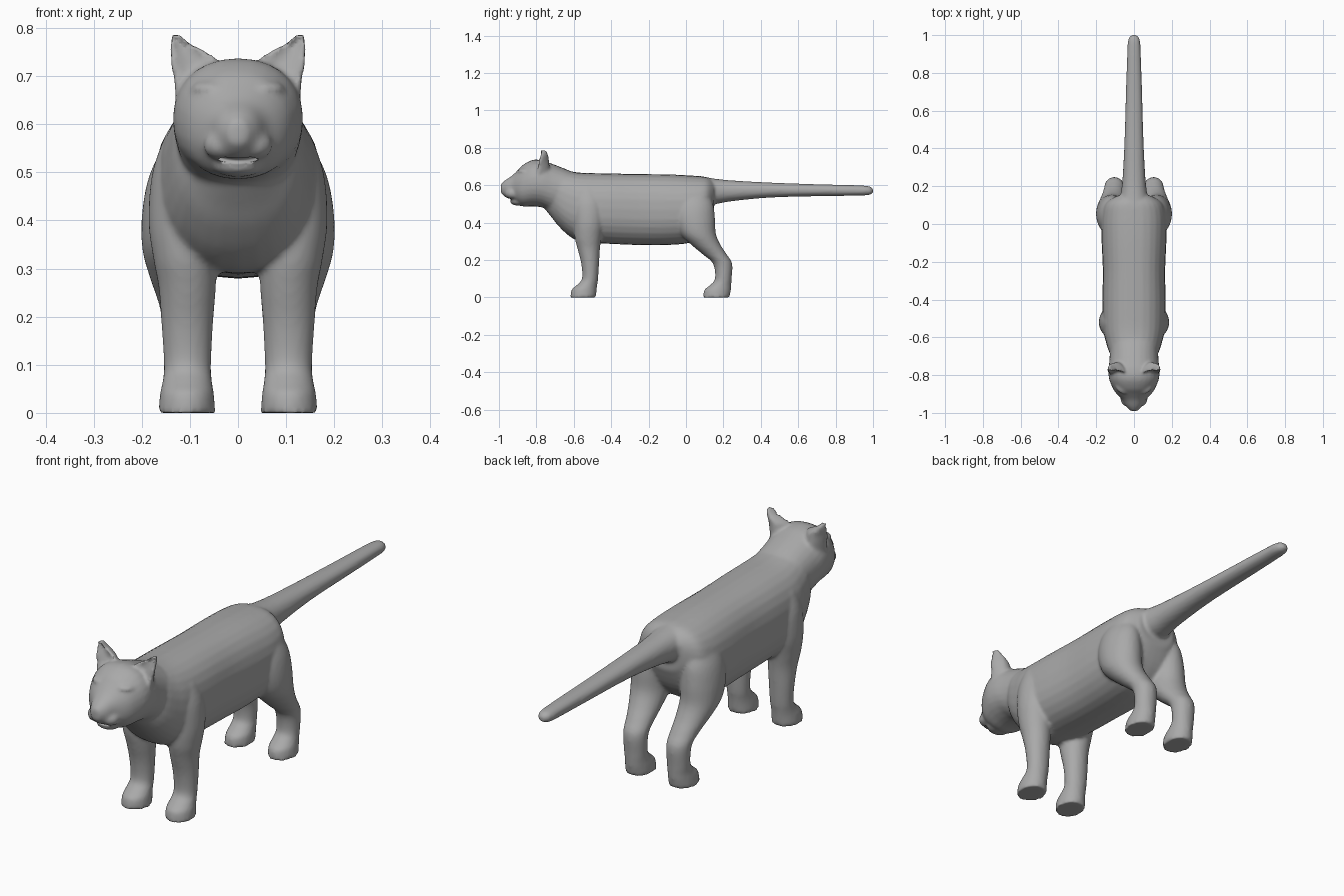
import bpy, bmesh, math
from mathutils import Matrix, Vector

if "Cube" in bpy.data.objects:
    bpy.data.objects.remove(bpy.data.objects["Cube"])

grey = bpy.data.materials.new("soft grey")
grey.diffuse_color = (0.40, 0.40, 0.40, 1)
grey.use_nodes = True
grey.node_tree.nodes["Principled BSDF"].inputs["Base Color"].default_value = grey.diffuse_color
N = 28


def spow(v, e):
    return math.copysign(abs(v) ** e, v)


def loft(bm, rings):
    """Skin a closed tube through rings of points and cap both ends."""
    loops = [[bm.verts.new(p) for p in r] for r in rings]
    for a, b in zip(loops, loops[1:]):
        for i in range(len(a)):
            j = (i + 1) % len(a)
            bm.faces.new((a[i], a[j], b[j], b[i]))
    bm.faces.new(loops[0][::-1])
    bm.faces.new(loops[-1])


def refine(rows, n=4):
    """Smooth interpolation between the key cross-sections."""
    out = []
    for i in range(len(rows) - 1):
        p = [rows[max(0, min(len(rows) - 1, i + k))] for k in (-1, 0, 1, 2)]
        for s in range(n):
            t = s / n
            out.append([0.5 * (2 * b + (c - a) * t + (2 * a - 5 * b + 4 * c - d) * t * t
                               + (3 * b - a - 3 * c + d) * t ** 3) for a, b, c, d in zip(*p)])
    return out + [list(rows[-1])]


ANG = [2 * math.pi * i / N for i in range(N)]


def along_y(bm, rows, e=0.92):
    # rows: y, centre z, half width, half height
    loft(bm, [[(rx * spow(math.cos(t), e), y, zc + rz * spow(math.sin(t), e)) for t in ANG]
              for y, zc, rx, rz in refine(rows)])


def along_z(bm, rows, side, cup=0.0, n=4):
    # rows: z, x min, x max, y min, y max; cup bends the section forward at its edges
    loft(bm, [[(side * ((x0 + x1) / 2 + (x1 - x0) / 2 * math.cos(t)),
                (y0 + y1) / 2 + (y1 - y0) / 2 * math.sin(t) - cup * math.cos(t) ** 2, z)
               for t in ANG] for z, x0, x1, y0, y1 in refine(rows, n)])


def ball(bm, c, r, turn=0.0):
    m = Matrix.Translation(c) @ Matrix.Rotation(turn, 4, 'Z') @ Matrix.Diagonal((*r, 1))
    bmesh.ops.create_uvsphere(bm, u_segments=24, v_segments=14, radius=1, matrix=m)


def finish(bm, name):
    bmesh.ops.recalc_face_normals(bm, faces=bm.faces)
    me = bpy.data.meshes.new(name)
    bm.to_mesh(me)
    bm.free()
    me.materials.append(grey)
    me.polygons.foreach_set("use_smooth", [True] * len(me.polygons))
    ob = bpy.data.objects.new(name, me)
    bpy.context.collection.objects.link(ob)
    return ob


bm = bmesh.new()
# torso
along_y(bm, [(-.76, .54, .06, .06), (-.72, .55, .10, .12), (-.68, .535, .13, .155),
             (-.62, .50, .15, .175), (-.55, .48, .165, .186), (-.42, .475, .168, .188),
             (-.25, .47, .165, .19), (-.08, .469, .172, .188), (.04, .475, .172, .176),
             (.11, .505, .15, .138), (.15, .54, .09, .08)], 0.85)
# tail
along_y(bm, [(-.05, .57, .09, .075), (.08, .57, .085, .075), (.16, .567, .07, .067),
             (.25, .57, .06, .055), (.45, .574, .05, .04), (.7, .573, .043, .032),
             (.9, .572, .036, .028), (.975, .571, .031, .024), (1.0, .57, .014, .012)])
# head and neck
along_y(bm, [(-.58, .56, .13, .10), (-.66, .57, .128, .123), (-.72, .588, .13, .128),
             (-.77, .607, .135, .126), (-.82, .611, .132, .124), (-.87, .598, .112, .112),
             (-.90, .59, .092, .09), (-.93, .585, .062, .066), (-.965, .582, .042, .046),
             (-.99, .582, .018, .024)])
# chin
ball(bm, (0, -.893, .512), (.052, .047, .022))
for s in (-1, 1):
    # muzzle pads and brows
    ball(bm, (s * .03, -.925, .556), (.042, .043, .032), s * .5)
    ball(bm, (s * .062, -.868, .672), (.04, .028, .018), s * .6)
    # ears
    along_z(bm, [(.63, .06, .128, -.785, -.74), (.69, .045, .134, -.785, -.73),
                 (.73, .042, .141, -.775, -.732), (.75, .064, .144, -.77, -.734),
                 (.77, .10, .1435, -.765, -.738), (.788, .124, .139, -.762, -.745)], s, .03)
    # front legs with shoulders
    along_z(bm, [(.58, .07, .15, -.58, -.47), (.50, .06, .178, -.60, -.44),
                 (.40, .05, .186, -.60, -.44), (.32, .045, .176, -.595, -.452),
                 (.26, .046, .165, -.58, -.46), (.18, .052, .159, -.56, -.465),
                 (.10, .056, .154, -.556, -.47), (.065, .054, .157, -.585, -.475),
                 (.04, .05, .162, -.612, -.478), (0, .047, .166, -.618, -.482)], s)
    # hind legs with haunches
    along_z(bm, [(.58, .05, .14, -.04, .11), (.50, .04, .182, -.06, .145),
                 (.42, .035, .199, -.06, .155), (.34, .04, .199, -.03, .16),
                 (.28, .045, .183, .03, .185), (.23, .05, .166, .09, .218),
                 (.18, .053, .156, .145, .247), (.10, .056, .152, .155, .244),
                 (.065, .054, .153, .128, .242), (.04, .05, .158, .098, .24),
                 (0, .048, .162, .092, .232)], s)
cat = finish(bm, "cat_body")

# mouth groove cutter: a curved tapered tube
bm = bmesh.new()
rings = []
for i in range(25):
    a = -1 + i / 12
    c = Vector((.066 * a, -.952 + .062 * a * a, .523 + .02 * a * a))
    r = .003 + .004 * (1 - a * a)
    rings.append([(c.x, c.y + 2.2 * r * math.cos(t), c.z + r * math.sin(t)) for t in ANG[::2]])
loft(bm, rings)
mouth = finish(bm, "mouth_cutter")
mouth.hide_render = True
mouth.hide_set(True)

# blend the parts into one skin, then cut the mouth
m = cat.modifiers.new("skin", 'REMESH')
m.mode = 'VOXEL'
m.voxel_size = .008
m.use_smooth_shade = True
m = cat.modifiers.new("soften", 'SMOOTH')
m.factor = .5
m.iterations = 4
m = cat.modifiers.new("mouth", 'BOOLEAN')
m.operation = 'DIFFERENCE'
m.object = mouth

# eyes
for s, side in ((-1, "right"), (1, "left")):
    bm = bmesh.new()
    ball(bm, (s * .063, -.894, .636), (.03, .014, .016), s * .6)
    finish(bm, side + "_eye")
